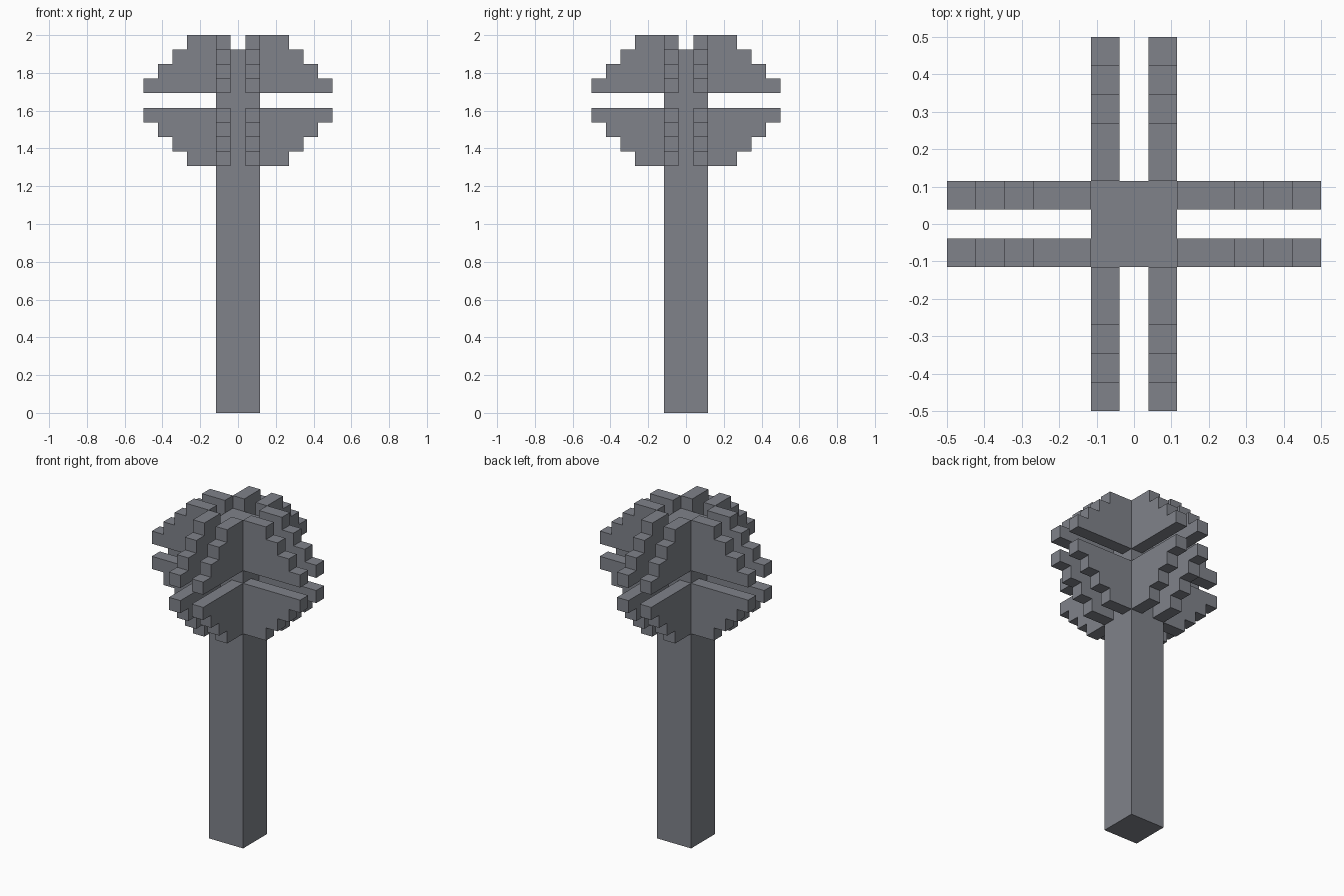
import bpy
import bmesh
from math import pi
from mathutils import Matrix, Vector

U = 1 / 13            # one block
HALF = 1.5 * U        # half width of the shaft
STEPS = 4             # steps on each fin
MID = 21.5 * U        # middle of the slot in the head

cube = bpy.data.objects.get("Cube")
if cube:
    bpy.data.objects.remove(cube, do_unlink=True)

metal = bpy.data.materials.new("steel_grey")
metal.use_nodes = True
colour = (0.215, 0.225, 0.255, 1)
metal.diffuse_color = colour
metal.node_tree.nodes["Principled BSDF"].inputs["Base Color"].default_value = colour


def add_object(name, bm):
    bmesh.ops.recalc_face_normals(bm, faces=bm.faces)
    mesh = bpy.data.meshes.new(name)
    bm.to_mesh(mesh)
    bm.free()
    mesh.materials.append(metal)
    obj = bpy.data.objects.new(name, mesh)
    bpy.context.collection.objects.link(obj)


# Square shaft running up through the head
bm = bmesh.new()
height = 25 * U
bmesh.ops.create_cube(bm, size=1, matrix=Matrix.Translation((0, 0, height / 2))
                      @ Matrix.Diagonal((2 * HALF, 2 * HALF, height, 1)))
add_object("shaft", bm)

# Stepped outline of one fin, above the slot
outline = [(HALF, U / 2)]
for i in range(STEPS):
    reach = (6.5 - i) * U
    outline += [(reach, (i + 0.5) * U), (reach, (i + 1.5) * U)]
outline.append((HALF, (STEPS + 0.5) * U))


def add_fin(name, side, flip, turn):
    """Extrude the outline to a plate, then place it on one face of the shaft."""
    bm = bmesh.new()
    inner = side * U / 2
    face = bm.faces.new([bm.verts.new((x, inner, MID + flip * z)) for x, z in outline])
    ext = bmesh.ops.extrude_face_region(bm, geom=[face])
    verts = [v for v in ext["geom"] if isinstance(v, bmesh.types.BMVert)]
    bmesh.ops.translate(bm, verts=verts, vec=Vector((0, side * U, 0)))
    bm.transform(Matrix.Rotation(turn, 4, "Z"))
    add_object(name, bm)


# Two upper and two lower fins on each face of the shaft
for k, place in enumerate(("left", "back", "right", "front")):
    for flip, level in ((1, "upper"), (-1, "lower")):
        for side, label in ((-1, "a"), (1, "b")):
            add_fin(f"{place}_{level}_fin_{label}", side, flip, k * pi / 2)
